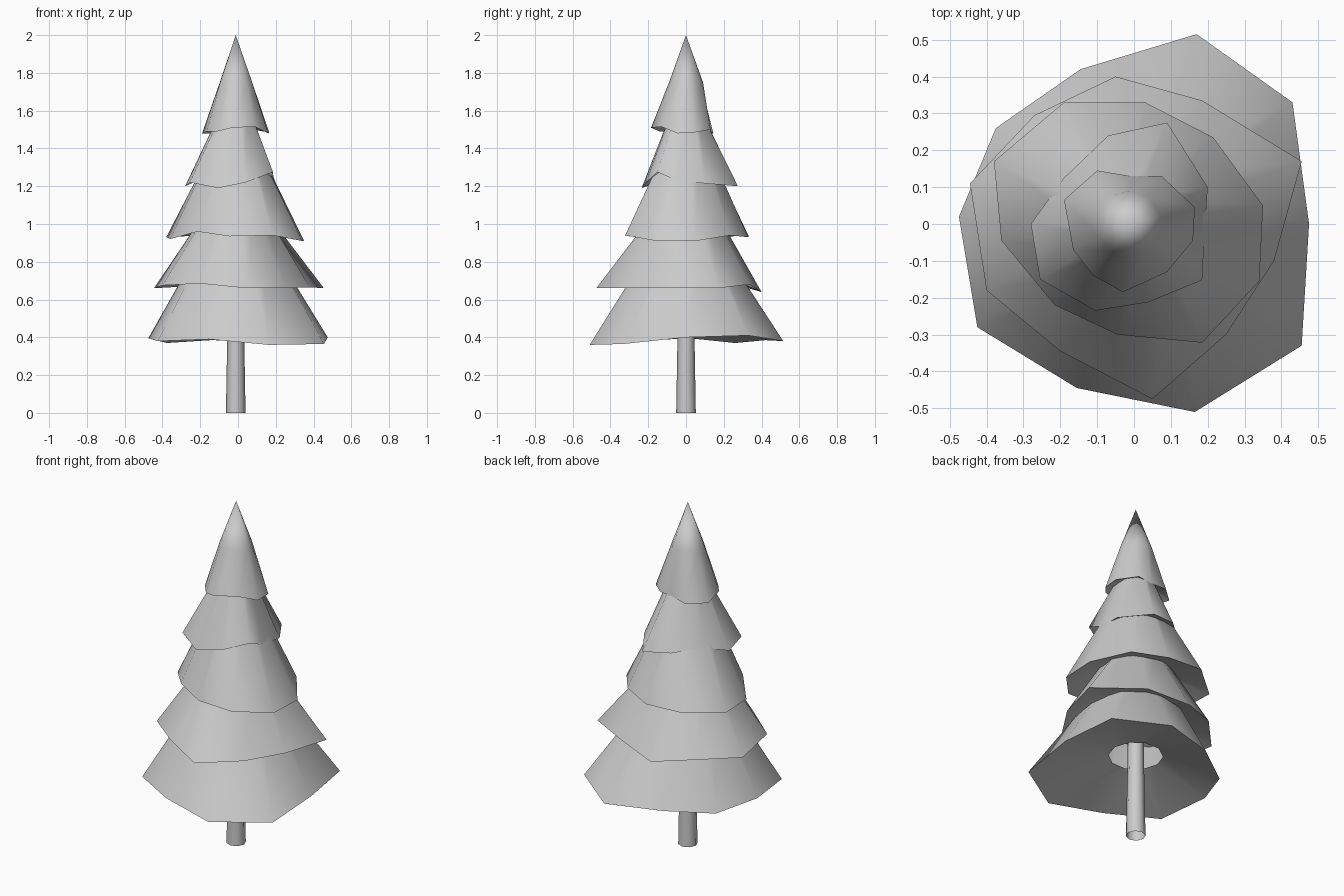
import bpy, bmesh
from math import cos, sin, atan2

if "Cube" in bpy.data.objects:
    bpy.data.objects.remove(bpy.data.objects["Cube"])

CX, CY = -0.012, 0.0   # trunk axis


def loft(name, rings, tip=None, sharp_ring=None):
    """Skin open rings of equal length, optionally closing to a point."""
    bm = bmesh.new()
    loops = [[bm.verts.new(p) for p in ring] for ring in rings]
    n = len(loops[0])
    for a, b in zip(loops, loops[1:]):
        for i in range(n):
            j = (i + 1) % n
            bm.faces.new((a[i], a[j], b[j], b[i]))
    if tip:
        t = bm.verts.new(tip)
        for i in range(n):
            bm.faces.new((loops[-1][i], loops[-1][(i + 1) % n], t))
    for f in bm.faces:
        f.smooth = True
    if sharp_ring is not None:
        ring = loops[sharp_ring]
        for i in range(n):
            bm.edges.get((ring[i], ring[(i + 1) % n])).smooth = False
    me = bpy.data.meshes.new(name)
    bm.to_mesh(me)
    bm.free()
    ob = bpy.data.objects.new(name, me)
    bpy.context.collection.objects.link(ob)
    return ob


def ring_above(rim, r, z):
    """Regular ring whose points line up with the ragged rim below."""
    out = []
    for x, y, _ in rim:
        a = atan2(y - CY, x - CX)
        out.append((CX + r * cos(a), CY + r * sin(a), z))
    return out


# ragged rims, counter-clockwise
rim1 = [(.475, 0, .40), (.43, .33, .41), (.17, .515, .38), (-.145, .42, .385),
        (-.375, .26, .37), (-.475, .02, .395), (-.425, -.28, .38),
        (-.155, -.445, .39), (.165, -.51, .36), (.455, -.33, .365)]
rim2 = [(.455, .17, .66), (.185, .335, .68), (-.05, .40, .64), (-.27, .295, .67),
        (-.445, .11, .66), (-.40, -.18, .675), (-.20, -.345, .685),
        (.05, -.475, .66), (.25, -.30, .66), (.38, -.10, .665)]
rim3 = [(.35, .05, .91), (.215, .235, .94), (.03, .33, .93), (-.19, .33, .94),
        (-.38, .17, .93), (-.36, -.045, .92), (-.215, -.22, .96),
        (-.045, -.30, .935), (.185, -.322, .94), (.34, -.155, .91)]
rim4 = [(.20, .10, 1.215), (.09, .275, 1.20), (-.07, .24, 1.22), (-.19, .125, 1.24),
        (-.28, 0, 1.20), (-.255, -.15, 1.22), (-.105, -.235, 1.19),
        (.04, -.212, 1.22), (.185, -.152, 1.275), (.19, -.05, 1.23)]
rim5 = [(.165, .045, 1.485), (.075, .13, 1.50), (-.01, .13, 1.49), (-.10, .145, 1.48),
        (-.19, .065, 1.48), (-.165, -.07, 1.49), (-.11, -.14, 1.49),
        (-.03, -.185, 1.51), (.09, -.13, 1.515), (.16, -.045, 1.48)]

# skirts: recessed underside with a hole, ragged rim, sloping top
# (rim, underside radius, underside height, top radius, top height)
tiers = [(rim1, .145, .49, .15, .95), (rim2, .13, .76, .14, 1.10),
         (rim3, .11, 1.02, .095, 1.46), (rim4, .08, 1.30, .07, 1.62)]
for k, (rim, ri, zi, r, z) in enumerate(tiers):
    loft(f"branch_tier_{k + 1}",
         [ring_above(rim, ri, zi), rim, ring_above(rim, r, z)], sharp_ring=1)

# pointed top
loft("branch_tier_5", [ring_above(rim5, .055, 1.55), rim5, ring_above(rim5, .09, 1.75)],
     (CX, CY, 2.0), sharp_ring=1)

# trunk, slightly tapered open tube
base = [(CX + .052 * cos(i * .7853982), CY + .052 * sin(i * .7853982), 0) for i in range(8)]
loft("trunk", [base, ring_above(base, .045, .4), ring_above(base, .04, 1.0)])
